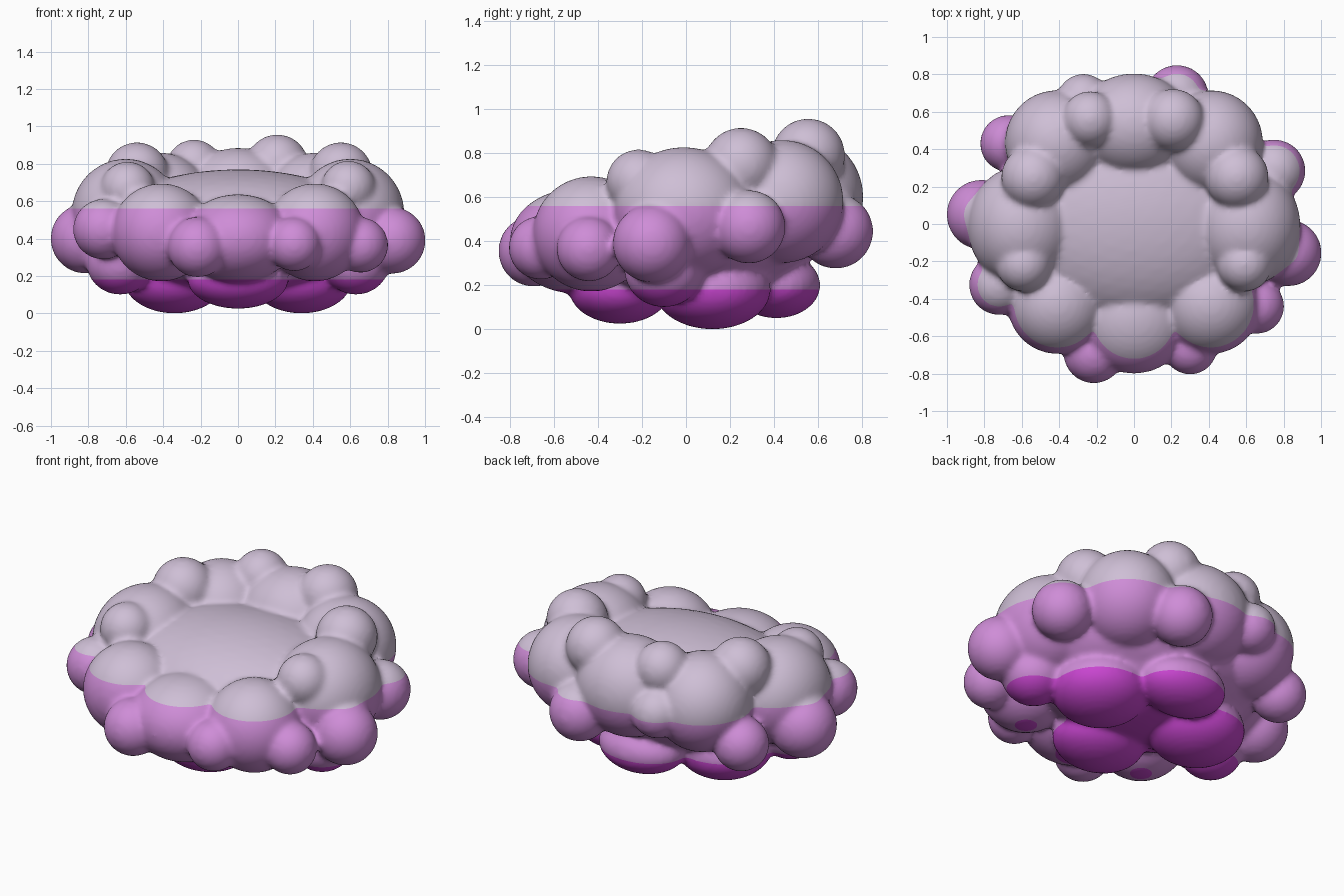
import bpy, bmesh
from mathutils import Matrix, Vector

if "Cube" in bpy.data.objects:
    bpy.data.objects.remove(bpy.data.objects["Cube"])

# Ellipsoid puffs: centre, then radii
def both(x, y, z, *r):
    return [((s * x, y, z), r) for s in (1, -1)]

# Domed seat and the flat belly beneath it
core = [((0, 0.04, 0.45), (0.74, 0.56, 0.32)),
        ((0, 0.04, 0.31), (0.60, 0.46, 0.20))]

ring = [((0, -0.505, 0.4), (0.30, 0.295, 0.237)),
        ((0, 0.53, 0.60), (0.31, 0.275, 0.285))]
ring += both(0.41, -0.43, 0.433, 0.265, 0.265, 0.262)
ring += both(0.60, -0.01, 0.53, 0.29, 0.32, 0.297)
ring += both(0.415, 0.435, 0.58, 0.275, 0.28, 0.28)

under = [((0, 0.41, 0.20), (0.26, 0.20, 0.15)),
         ((0, -0.30, 0.18), (0.27, 0.23, 0.155))]
under += both(0.34, 0.12, 0.18, 0.27, 0.265, 0.18)
under += both(0.63, -0.10, 0.27, 0.18, 0.18, 0.17)

# Round knobs: x, y, z, radius
knobs = [
    # along the rim
    (-0.235, 0.56, 0.78, 0.15), (0.21, 0.555, 0.79, 0.167),
    (-0.54, 0.25, 0.745, 0.17), (0.55, 0.25, 0.745, 0.17),
    (-0.59, -0.215, 0.665, 0.147), (0.59, -0.215, 0.67, 0.147),
    # around the outside
    (-0.815, 0.05, 0.40, 0.187), (0.825, -0.155, 0.39, 0.178),
    (-0.72, -0.325, 0.45, 0.162), (0.655, -0.44, 0.365, 0.148),
    (-0.215, -0.69, 0.355, 0.162), (0.30, -0.66, 0.37, 0.145),
    (-0.67, 0.43, 0.39, 0.153), (0.75, 0.285, 0.465, 0.167),
    (0.23, 0.68, 0.445, 0.17), (-0.27, 0.66, 0.56, 0.143),
]
puffs = core + ring + under + [((x, y, z), (r, r, r)) for x, y, z, r in knobs]

bm = bmesh.new()
for c, r in puffs:
    bmesh.ops.create_icosphere(bm, subdivisions=4, radius=1.0,
                               matrix=Matrix.LocRotScale(Vector(c), None, Vector(r)))
mesh = bpy.data.meshes.new("cloud")
bm.to_mesh(mesh)
bm.free()
cloud = bpy.data.objects.new("cloud", mesh)
bpy.context.collection.objects.link(cloud)

# Fuse the puffs into one skin with softened creases
remesh = cloud.modifiers.new("fuse", 'REMESH')
remesh.mode = 'VOXEL'
remesh.voxel_size = 0.016
soften = cloud.modifiers.new("soften", 'SMOOTH')
soften.factor = 0.5
soften.iterations = 8
fused = bpy.data.meshes.new_from_object(
    cloud.evaluated_get(bpy.context.evaluated_depsgraph_get()))
cloud.modifiers.clear()
cloud.data = fused

# Three colour bands
fused.materials.clear()
for name, colour in (("dark_magenta", (0.58, 0.06, 0.63)),
                     ("orchid", (0.62, 0.265, 0.68)),
                     ("pale_lavender", (0.62, 0.52, 0.67))):
    mat = bpy.data.materials.new(name)
    mat.diffuse_color = (*colour, 1)
    mat.use_nodes = True
    mat.node_tree.nodes["Principled BSDF"].inputs["Base Color"].default_value = mat.diffuse_color
    fused.materials.append(mat)

# Cut clean edges at the band heights and colour by height
LOW, HIGH = 0.18, 0.56
bm = bmesh.new()
bm.from_mesh(fused)
for h in (LOW, HIGH):
    bmesh.ops.bisect_plane(bm, geom=bm.verts[:] + bm.edges[:] + bm.faces[:],
                           plane_co=(0, 0, h), plane_no=(0, 0, 1))
for f in bm.faces:
    z = f.calc_center_median().z
    f.material_index = (z > LOW) + (z > HIGH)
    f.smooth = True
bm.to_mesh(fused)
bm.free()
